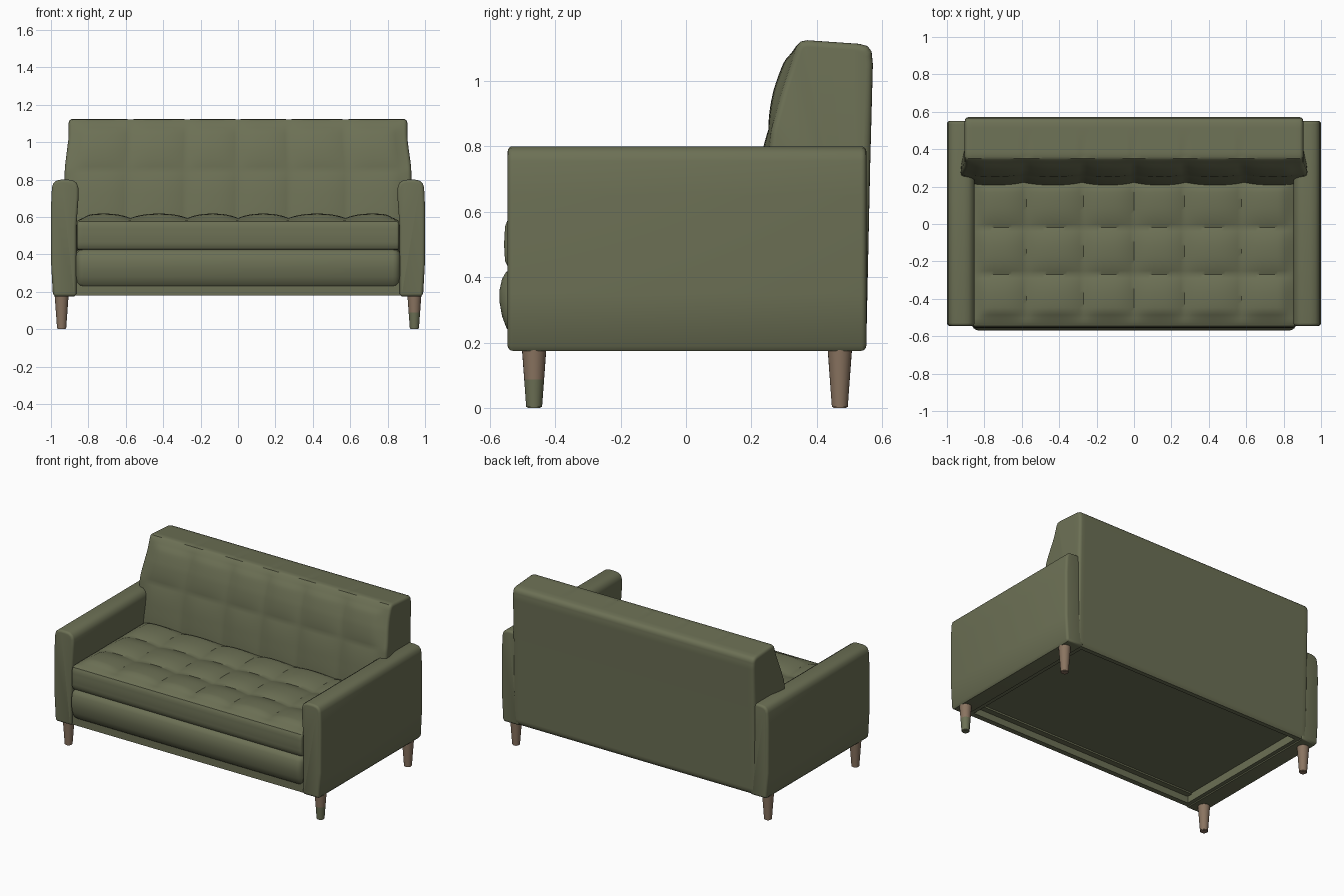
import bpy, bmesh, math
from mathutils import Vector

if "Cube" in bpy.data.objects:
    bpy.data.objects.remove(bpy.data.objects["Cube"])


def material(name, rgb):
    m = bpy.data.materials.new(name)
    m.diffuse_color = (*rgb, 1)
    m.use_nodes = True
    m.node_tree.nodes["Principled BSDF"].inputs["Base Color"].default_value = m.diffuse_color
    return m


GREEN = material("olive fabric", (0.150, 0.162, 0.090))
WOOD = material("brown wood", (0.255, 0.175, 0.118))
SEAMS = [-0.575, -0.27, 0.0, 0.27, 0.575]


def finish(name, bm, *mats):
    bmesh.ops.recalc_face_normals(bm, faces=bm.faces)
    me = bpy.data.meshes.new(name)
    bm.to_mesh(me)
    bm.free()
    ob = bpy.data.objects.new(name, me)
    bpy.context.collection.objects.link(ob)
    for m in mats:
        me.materials.append(m)
    bpy.ops.object.select_all(action='DESELECT')
    ob.select_set(True)
    bpy.context.view_layer.objects.active = ob
    bpy.ops.object.shade_smooth_by_angle(angle=math.radians(38))
    return ob


def resample(pts, step):
    out = []
    for i, p in enumerate(pts):
        a, b = Vector(p), Vector(pts[(i + 1) % len(pts)])
        n = max(1, math.ceil((b - a).length / step))
        out += [a.lerp(b, k / n) for k in range(n)]
    return out


def normals(pts):
    n = len(pts)
    area = sum(pts[i - 1].x * pts[i].y - pts[i].x * pts[i - 1].y for i in range(n))
    s = 1 if area > 0 else -1
    res = []
    for i in range(n):
        t = (pts[(i + 1) % n] - pts[i - 1]).normalized()
        res.append(Vector((t.y, -t.x)) * s)
    return res


def stations(lo, hi, r, cuts=(), div=1):
    """Positions along the sweep with the inset that rounds both ends."""
    ends = [(r * (1 - math.cos(k * math.pi / 8)), r * (1 - math.sin(k * math.pi / 8)))
            for k in range(4)]
    knots = [lo + r, *cuts, hi - r]
    mid = [(a + (b - a) * k / div, 0) for a, b in zip(knots, knots[1:]) for k in range(div)]
    return ([(lo + d, i) for d, i in ends] + mid + [(hi - r, 0)]
            + [(hi - d, i) for d, i in reversed(ends)])


def loft(name, profile, stops, place, step=9, puff=None):
    """Sweep a closed profile; puff(t, point, normal) swells it along its normal."""
    pts = resample(profile, step)
    nor = normals(pts)
    bm = bmesh.new()
    rings = []
    for t, inset in stops:
        ring = []
        for p, n in zip(pts, nor):
            q = p + n * ((puff(t, p, n) if puff else 0) - inset)
            ring.append(bm.verts.new(place(t, q.x, q.y)))
        rings.append(ring)
    m = len(pts)
    for a, b in zip(rings, rings[1:]):
        for i in range(m):
            bm.faces.new((a[i], a[(i + 1) % m], b[(i + 1) % m], b[i]))
    bm.faces.new(rings[0])
    bm.faces.new(rings[-1])
    return finish(name, bm, GREEN)


def pillow(v, knots):
    """0 on each seam, 1 in the middle of each cell."""
    for a, b in zip(knots, knots[1:]):
        if a <= v <= b:
            return 1 - abs((2 * v - a - b) / (b - a)) ** 2.4
    return 0


def tuft(u, v, us, vs):
    """Quilted swelling: creases on every seam, deepest where seams cross."""
    a, b = pillow(u, us), pillow(v, vs)
    edge = min(u - us[0], us[-1] - u, v - vs[0], vs[-1] - v) / 0.06
    return (0.35 * a + 0.3 * b + 0.35 * a * b) * min(1, max(0, edge))


def box(name, lo, hi):
    bm = bmesh.new()
    bmesh.ops.create_cube(bm, size=1)
    for v in bm.verts:
        v.co = [l + (h - l) * (c + 0.5) for l, h, c in zip(lo, hi, v.co)]
    return finish(name, bm, GREEN)


def along_x(t, y, z):
    return (t, y, z)


# Arms, a rounded section swept front to back
arm = [(0.875, 0.175), (0.862, 0.190), (0.864, 0.55), (0.853, 0.70), (0.853, 0.755),
       (0.862, 0.782), (0.885, 0.797), (0.91, 0.80), (0.945, 0.80), (0.97, 0.795),
       (0.988, 0.78), (0.995, 0.755), (1.0, 0.65), (0.999, 0.35), (0.99, 0.190), (0.978, 0.175)]
for side, s in (("left", -1), ("right", 1)):
    loft(side + "_arm", arm, stations(-0.545, 0.551, 0.016),
         lambda t, x, z, s=s: (s * x, t, z))

# Tufted backrest, flaring forward where it meets the arms
back = [(0.225, 0.56), (0.243, 0.70), (0.260, 0.85), (0.292, 0.97), (0.322, 1.06), (0.338, 1.105),
        (0.350, 1.120), (0.37, 1.124), (0.53, 1.113), (0.555, 1.106), (0.567, 1.09), (0.571, 1.05),
        (0.563, 0.75), (0.551, 0.20), (0.54, 0.180), (0.51, 0.180), (0.50, 0.30), (0.30, 0.50)]


def back_puff(t, p, n):
    if n.x < -0.5 and p.y > 0.56:
        return 0.024 * tuft(t, p.y, [-0.885, *SEAMS, 0.885], [0.5, 0.85, 1.115])
    if n.y > 0.9 and p.y > 1.1:  # seams run on over the top edge
        d = min(abs(t - s) for s in SEAMS)
        return -0.005 * max(0, 1 - d / 0.02) * max(0, min(1, (0.50 - p.x) / 0.1))
    return 0


def back_place(t, y, z):
    low = min(1, max(0, (1.05 - z) / 0.22))
    front = min(1, max(0, (0.55 - y) / 0.12))
    return (t * (1 + 0.024 * low * low * (3 - 2 * low) * front), y, z)


loft("backrest", back, stations(-0.905, 0.905, 0.02, SEAMS, 14), back_place, 0.018, back_puff)

# Tufted seat cushion
seat = [(-0.52, 0.422), (-0.543, 0.428), (-0.553, 0.45), (-0.556, 0.50), (-0.553, 0.555),
        (-0.545, 0.575), (-0.525, 0.584), (-0.27, 0.584), (-0.02, 0.584), (0.32, 0.584),
        (0.32, 0.422)]


def seat_puff(t, p, n):
    if n.y < 0.9 or p.y < 0.58:
        return 0
    return 0.034 * tuft(t, p.x, [-0.86, *SEAMS, 0.86], [-0.53, -0.27, -0.02, 0.25])


loft("seat", seat, stations(-0.862, 0.862, 0.015, SEAMS, 14), along_x, 0.02, seat_puff)

# Bulging front panel below the seat
panel = [(-0.46, 0.224), (-0.53, 0.226), (-0.548, 0.243), (-0.562, 0.28), (-0.570, 0.325),
         (-0.570, 0.36), (-0.562, 0.395), (-0.55, 0.416), (-0.53, 0.426), (-0.46, 0.426)]
loft("front_panel", panel, stations(-0.868, 0.868, 0.04), along_x)

# Base rails and the recessed underside
box("front_rail", (-0.87, -0.535, 0.181), (0.87, -0.50, 0.30))
for side, s in (("left", -1), ("right", 1)):
    xs = sorted((s * 0.845, s * 0.88))
    box(side + "_rail", (xs[0], -0.51, 0.181), (xs[1], 0.52, 0.30))
box("underside", (-0.86, -0.51, 0.235), (0.86, 0.515, 0.26))

# Tapered legs; the lower half of the front right one is olive
for fb, y in (("front", -0.464), ("back", 0.47)):
    for side, s in (("left", -1), ("right", 1)):
        bm = bmesh.new()
        bmesh.ops.create_cone(bm, cap_ends=True, segments=24, radius1=0.024,
                              radius2=0.038, depth=0.19)
        bmesh.ops.translate(bm, verts=bm.verts, vec=(s * 0.943, y, 0.095))
        bmesh.ops.bisect_plane(bm, geom=bm.verts[:] + bm.edges[:] + bm.faces[:],
                               plane_co=(0, 0, 0.088), plane_no=(0, 0, 1))
        rim = [e for e in bm.edges if all(v.co.z < 0.001 for v in e.verts)]
        bmesh.ops.bevel(bm, geom=rim, offset=0.004, segments=2, affect='EDGES')
        for f in bm.faces:
            low = f.calc_center_median().z < 0.088
            f.material_index = int(low and fb == "front" and s > 0)
        finish(f"{fb}_{side}_leg", bm, WOOD, GREEN)
